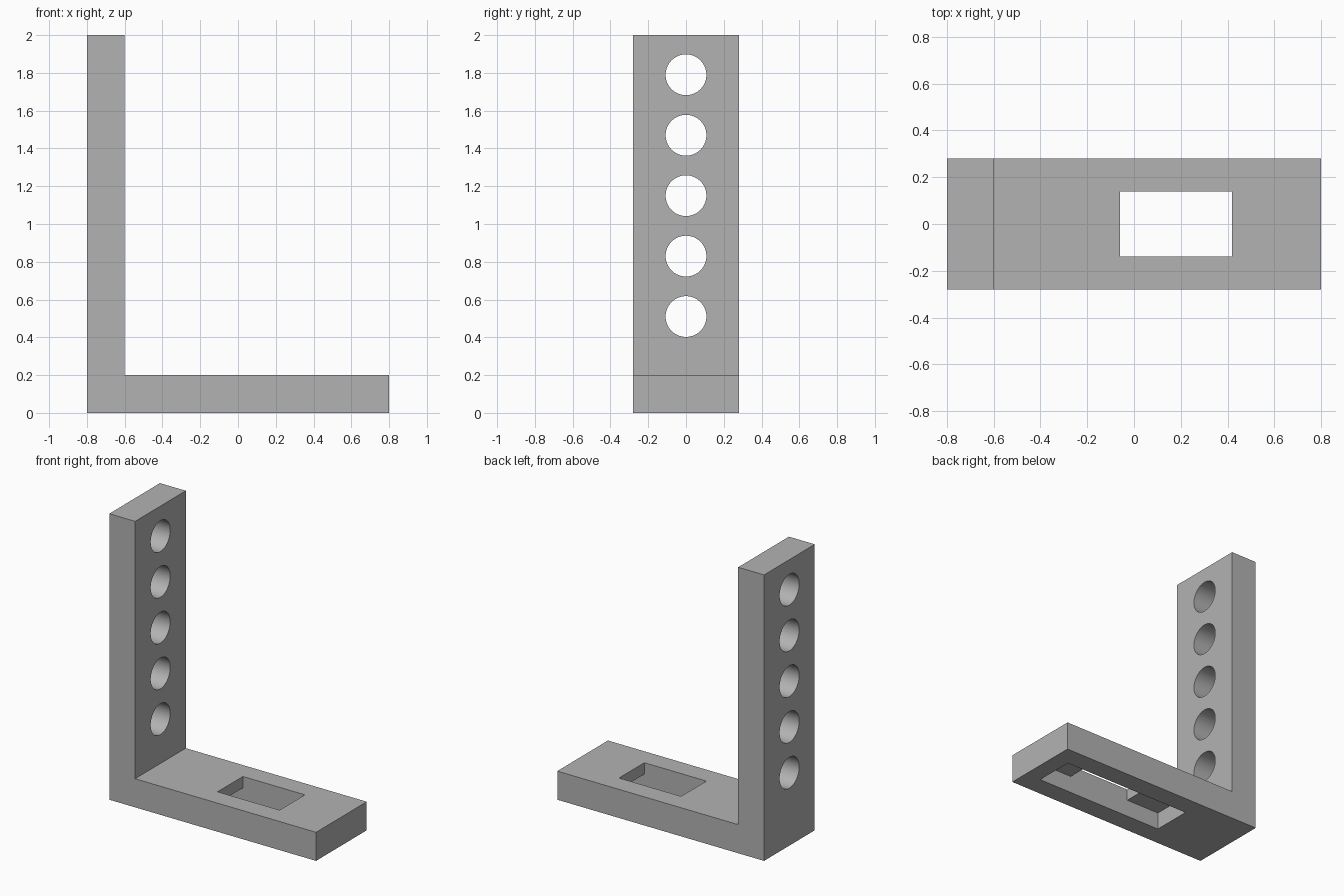
import bpy, bmesh, math
from mathutils import Matrix

cube = bpy.data.objects.get("Cube")
if cube:
    bpy.data.objects.remove(cube, do_unlink=True)

# Single grey colour
grey = bpy.data.materials.new("light_grey")
grey.use_nodes = True
colour = (0.45, 0.45, 0.45, 1)
grey.diffuse_color = colour
grey.node_tree.nodes["Principled BSDF"].inputs["Base Color"].default_value = colour


def finish(bm, name):
    bmesh.ops.recalc_face_normals(bm, faces=bm.faces)
    mesh = bpy.data.meshes.new(name)
    bm.to_mesh(mesh)
    bm.free()
    mesh.materials.append(grey)
    obj = bpy.data.objects.new(name, mesh)
    bpy.context.collection.objects.link(obj)
    return obj


def extrude_profile(name, points, half_width):
    """Extrude an (x, z) outline along y, centred on y = 0."""
    bm = bmesh.new()
    face = bm.faces.new([bm.verts.new((x, -half_width, z)) for x, z in points])
    new = bmesh.ops.extrude_face_region(bm, geom=[face])["geom"]
    verts = [v for v in new if isinstance(v, bmesh.types.BMVert)]
    bmesh.ops.translate(bm, verts=verts, vec=(0, 2 * half_width, 0))
    return finish(bm, name)


def cut(target, cutter):
    cutter.hide_render = True
    mod = target.modifiers.new(cutter.name, 'BOOLEAN')
    mod.operation = 'DIFFERENCE'
    mod.solver = 'EXACT'
    mod.object = cutter
    bpy.context.view_layer.objects.active = target
    bpy.ops.object.modifier_apply(modifier=mod.name)
    bpy.data.objects.remove(cutter, do_unlink=True)


# L-shaped bracket: upright plate and foot
bracket = extrude_profile("angle_bracket", [
    (-0.8, 0), (0.8, 0), (0.8, 0.2), (-0.6, 0.2), (-0.6, 2), (-0.8, 2)], 0.28)

# Stepped slot in the foot: short opening above, longer pocket below
slot = extrude_profile("slot_cutter", [
    (-0.32, -0.1), (0.68, -0.1), (0.68, 0.12), (0.42, 0.12),
    (0.42, 0.3), (-0.06, 0.3), (-0.06, 0.12), (-0.32, 0.12)], 0.14)
cut(bracket, slot)

# Row of five round holes through the upright
bm = bmesh.new()
for i in range(5):
    place = Matrix.Translation((-0.7, 0, 0.51 + 0.32 * i)) @ Matrix.Rotation(math.pi / 2, 4, 'Y')
    bmesh.ops.create_cone(bm, cap_ends=True, segments=64, radius1=0.108,
                          radius2=0.108, depth=0.4, matrix=place)
cut(bracket, finish(bm, "hole_cutter"))

# Smooth hole walls, sharp edges elsewhere
bpy.ops.object.select_all(action='DESELECT')
bracket.select_set(True)
bpy.context.view_layer.objects.active = bracket
bpy.ops.object.shade_smooth_by_angle(angle=math.radians(30))
